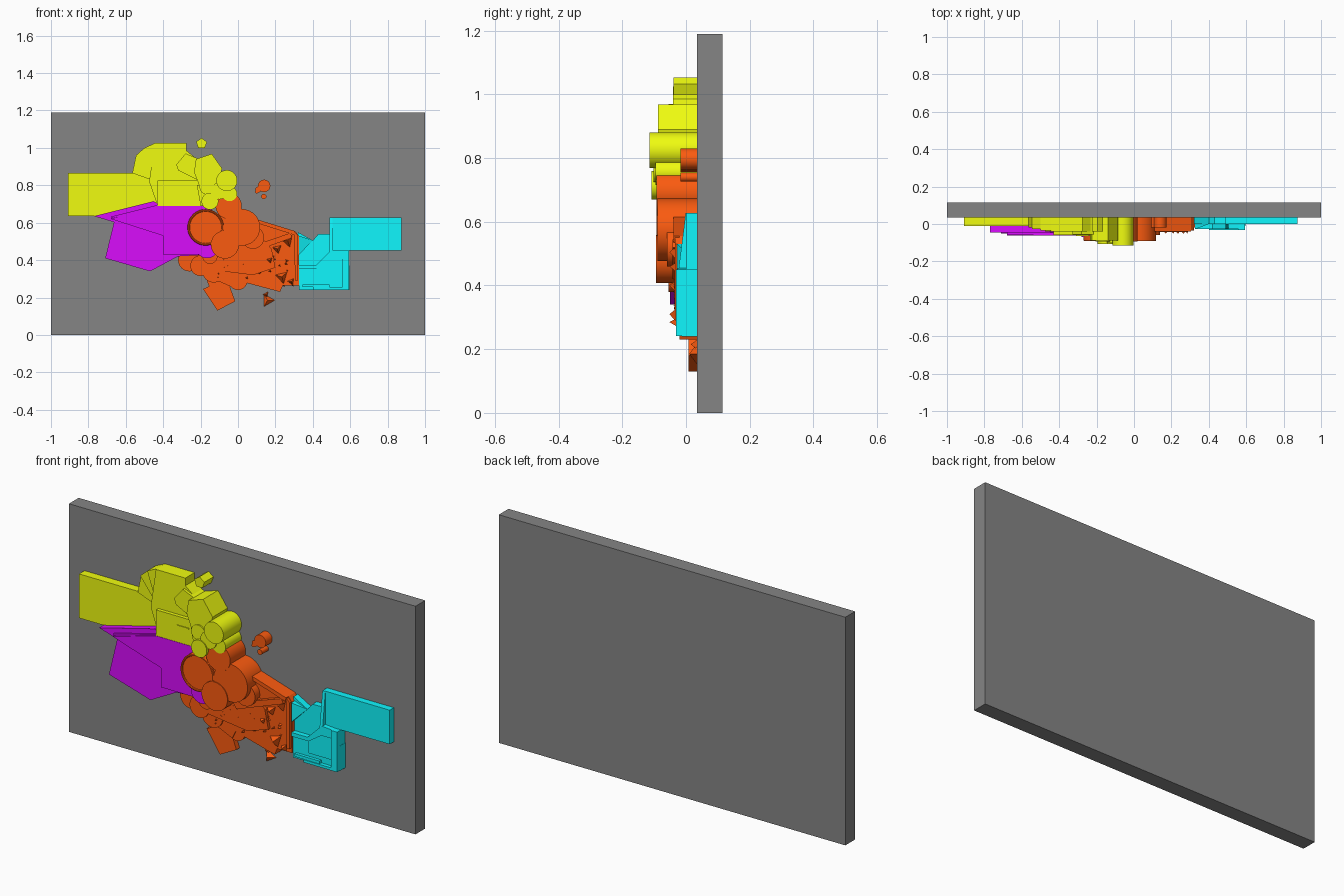
import bpy, bmesh, math, random

random.seed(4)
BACK = 0.04  # reliefs sink slightly into the panel


def mat(name, rgb):
    m = bpy.data.materials.new(name)
    m.diffuse_color = (*rgb, 1)
    return m


GREY = mat("dark_grey", (0.235, 0.235, 0.235))
YELLOW = mat("yellow", (0.87, 0.98, 0.005))
PURPLE = mat("purple", (0.69, 0.004, 0.97))
ORANGE = mat("orange", (0.97, 0.105, 0.005))
CYAN = mat("cyan", (0.005, 0.93, 0.99))


def finish(name, bm, m=None, smooth=False):
    bmesh.ops.recalc_face_normals(bm, faces=bm.faces)
    me = bpy.data.meshes.new(name)
    bm.to_mesh(me)
    bm.free()
    ob = bpy.data.objects.new(name, me)
    bpy.context.collection.objects.link(ob)
    if m:
        me.materials.append(m)
    if smooth:
        bpy.context.view_layer.objects.active = ob
        ob.select_set(True)
        bpy.ops.object.shade_smooth_by_angle(angle=math.radians(30))
        ob.select_set(False)
    return ob


def slab(name, pts, front, m=None, back=BACK, smooth=False):
    """Outline in x, z run from the back to the front depth (a number or a function of x, z)."""
    depth = front if callable(front) else (lambda x, z: front)
    bm = bmesh.new()
    a = [bm.verts.new((x, back, z)) for x, z in pts]
    b = [bm.verts.new((x, depth(x, z), z)) for x, z in pts]
    bm.faces.new(a)
    bm.faces.new(b)
    for i in range(len(pts)):
        j = (i + 1) % len(pts)
        bm.faces.new((a[i], a[j], b[j], b[i]))
    return finish(name, bm, m, smooth)


def box(name, x0, x1, z0, z1, front, m=None, back=BACK):
    return slab(name, [(x0, z0), (x1, z0), (x1, z1), (x0, z1)], front, m, back)


def disc(name, x, z, r, front, m, n=40, turn=0.0):
    pts = [(x + r * math.cos(turn + 2 * math.pi * i / n),
            z + r * math.sin(turn + 2 * math.pi * i / n)) for i in range(n)]
    return slab(name, pts, front, m, smooth=n > 12)


def spike(name, x, z, r, base, tip, turn, m):
    bm = bmesh.new()
    v = [bm.verts.new((x + r * math.cos(turn + k * 2.094), base,
                       z + r * math.sin(turn + k * 2.094))) for k in range(3)]
    t = bm.verts.new((x, tip, z))
    bm.faces.new(v)
    for k in range(3):
        bm.faces.new((v[k], v[(k + 1) % 3], t))
    return finish(name, bm, m)


# Backing panel
box("panel", -1, 1, 0, 1.19, 0.035, GREY, 0.115)

# Yellow region: arm, fan of plates, block, hexagon and discs
box("yellow_arm", -0.91, -0.42, 0.635, 0.865, -0.01, YELLOW)
fan = [(-0.565, 0.865), (-0.545, 0.96), (-0.50, 1.0), (-0.445, 1.025)]
for i in range(3):
    slab("yellow_fan_plate", [(-0.44, 0.82), fan[i], fan[i + 1], (-0.40, 0.90)],
         -0.02 - 0.007 * i, YELLOW)
slab("yellow_block", [(-0.475, 0.82), (-0.43, 0.69), (-0.15, 0.69), (-0.15, 0.83), (-0.22, 0.94),
                      (-0.275, 0.985), (-0.275, 1.025), (-0.445, 1.025)], -0.041, YELLOW)
box("yellow_lower_block", -0.43, -0.11, 0.69, 0.825, -0.06, YELLOW)
box("yellow_ledge", -0.31, -0.24, 0.774, 0.780, -0.064, YELLOW)
slab("yellow_side_plate", [(-0.33, 0.91), (-0.32, 0.88), (-0.22, 0.83), (-0.17, 0.9),
                           (-0.22, 0.945), (-0.28, 0.97)], -0.055, YELLOW)
slab("yellow_hexagon", [(-0.225, 0.94), (-0.14, 0.968), (-0.085, 0.89), (-0.11, 0.78),
                        (-0.20, 0.78), (-0.235, 0.87)], -0.088, YELLOW)
slab("yellow_wedge", [(-0.22, 0.80), (-0.05, 0.82), (-0.03, 0.74), (-0.13, 0.69), (-0.2, 0.69)],
     -0.075, YELLOW)
disc("yellow_pentagon", -0.195, 1.023, 0.03, -0.04, YELLOW, 5, 0.3)
for x, z, r, y in [(-0.06, 0.825, 0.056, -0.115), (-0.15, 0.715, 0.045, -0.108),
                   (-0.10, 0.77, 0.045, -0.102), (-0.045, 0.755, 0.04, -0.095),
                   (-0.165, 0.79, 0.04, -0.094)]:
    disc("yellow_disc", x, z, r, y, YELLOW)

# Purple region: shard, lower plate, inner block and disc
slab("purple_shard", [(-0.77, 0.635), (-0.67, 0.605), (-0.40, 0.55), (-0.14, 0.52), (-0.14, 0.70),
                      (-0.43, 0.70), (-0.45, 0.715)], -0.045, PURPLE)
slab("purple_shard_ridge", [(-0.68, 0.622), (-0.68, 0.632), (-0.43, 0.695), (-0.43, 0.682)],
     -0.056, PURPLE)
slab("purple_lower_plate", [(-0.66, 0.615), (-0.71, 0.41), (-0.47, 0.34), (-0.32, 0.42),
                            (-0.14, 0.43), (-0.2, 0.6)], -0.05, PURPLE)
slab("purple_block", [(-0.40, 0.43), (-0.16, 0.43), (-0.16, 0.69), (-0.43, 0.69), (-0.68, 0.62),
                      (-0.40, 0.53)], -0.062, PURPLE)
disc("purple_disc", -0.165, 0.47, 0.06, -0.068, PURPLE)
disc("purple_side_disc", -0.21, 0.56, 0.07, -0.07, PURPLE)

# Orange region: stepped bed, discs and rimmed boss
slab("orange_bed", [(0.0, 0.60), (0.11, 0.61), (0.305, 0.555), (0.325, 0.53), (0.325, 0.265),
                    (0.24, 0.265), (0.225, 0.23), (0.0, 0.29), (-0.02, 0.25), (-0.20, 0.33),
                    (-0.24, 0.43), (-0.05, 0.6)], -0.02, ORANGE)
slab("orange_top_rim", [(0.11, 0.615), (0.305, 0.555), (0.30, 0.535), (0.11, 0.595)], -0.04, ORANGE)
slab("orange_side_rim", [(0.30, 0.555), (0.322, 0.53), (0.322, 0.29), (0.305, 0.29)], -0.034, ORANGE)
slab("orange_middle_step", [(-0.2, 0.42), (-0.16, 0.35), (0.08, 0.32), (0.2, 0.36), (0.18, 0.46),
                            (0.09, 0.56), (-0.05, 0.56)], -0.036, ORANGE)
slab("orange_brace", [(0.0, 0.45), (0.02, 0.42), (0.29, 0.52), (0.28, 0.545)], -0.042, ORANGE)
slab("orange_foot_block", [(-0.11, 0.13), (-0.015, 0.18), (-0.035, 0.235), (-0.07, 0.34),
                           (-0.18, 0.33), (-0.155, 0.26), (-0.187, 0.245)], 0.008, ORANGE)
for x, z, r, y in [(-0.26, 0.40, 0.06, -0.02), (-0.20, 0.37, 0.055, -0.035),
                   (-0.13, 0.34, 0.06, -0.028), (0.0, 0.29, 0.05, -0.015),
                   (0.02, 0.575, 0.098, -0.09), (-0.07, 0.483, 0.075, -0.094),
                   (-0.05, 0.69, 0.07, -0.093), (-0.04, 0.60, 0.08, -0.083),
                   (-0.15, 0.42, 0.04, -0.055), (0.08, 0.52, 0.06, -0.06)]:
    disc("orange_disc", x, z, r, y, ORANGE)
disc("orange_boss", -0.173, 0.575, 0.097, -0.085, ORANGE)
bpy.ops.mesh.primitive_torus_add(major_radius=0.091, minor_radius=0.006, major_segments=48,
                                 minor_segments=8, location=(-0.173, -0.086, 0.575),
                                 rotation=(math.pi / 2, 0, 0))
ring = bpy.context.object
ring.name = "orange_boss_ring"
ring.data.materials.append(ORANGE)
bpy.ops.object.shade_smooth_by_angle()
ring.select_set(False)

# Loose orange bits above and below
for x, z, r in [(0.14, 0.797, 0.033), (0.138, 0.74, 0.014), (0.108, 0.777, 0.016),
                (0.10, 0.765, 0.009)]:
    disc("orange_loose_disc", x, z, r, -0.018, ORANGE, 24)
spike("orange_loose_spike", 0.158, 0.185, 0.046, BACK, 0.01, 0, ORANGE)
spike("orange_loose_chip", 0.15, 0.215, 0.022, BACK, 0.015, 1, ORANGE)

# Shards on the orange bed
for x, z, r in [(0.265, 0.505, 0.055), (0.235, 0.31, 0.055), (0.285, 0.285, 0.03),
                (0.17, 0.40, 0.05), (0.21, 0.46, 0.04)]:
    spike("orange_shard", x, z, r, -0.005, -0.052, random.uniform(0.7, 1.3), ORANGE)
for i in range(24):
    spike("orange_chip", random.uniform(-0.15, 0.28), random.uniform(0.30, 0.43),
          random.uniform(0.008, 0.014), -0.01, -0.04, random.uniform(0, 6), ORANGE)

# Cyan region: arm, shoulder and stepped corner
box("cyan_arm", 0.495, 0.875, 0.45, 0.628, 0.0, CYAN)
slab("cyan_shoulder", [(0.32, 0.55), (0.32, 0.36), (0.50, 0.36), (0.50, 0.54), (0.43, 0.54),
                       (0.40, 0.505)], 0.001, CYAN)
box("cyan_corner", 0.325, 0.595, 0.24, 0.37, -0.012, CYAN)
slab("cyan_step", [(0.327, 0.375), (0.327, 0.355), (0.425, 0.355), (0.50, 0.405), (0.56, 0.405),
                   (0.56, 0.45), (0.50, 0.455), (0.42, 0.375)], -0.026, CYAN)
slab("cyan_corner_fill", [(0.42, 0.356), (0.42, 0.29), (0.56, 0.29), (0.56, 0.41), (0.50, 0.41)],
     -0.02, CYAN)
box("cyan_right_rim", 0.56, 0.594, 0.241, 0.45, -0.032, CYAN)
box("cyan_bottom_rim", 0.40, 0.56, 0.241, 0.255, -0.032, CYAN)
box("cyan_inner_rim", 0.345, 0.49, 0.255, 0.27, -0.028, CYAN)
slab("cyan_upright", [(0.488, 0.43), (0.505, 0.43), (0.505, 0.627), (0.488, 0.627)],
     lambda x, z: -0.026 if z < 0.5 else -0.001, CYAN)
slab("cyan_wedge", [(0.327, 0.53), (0.327, 0.43), (0.40, 0.505)],
     lambda x, z: -0.028 if x < 0.35 else 0.0, CYAN)
